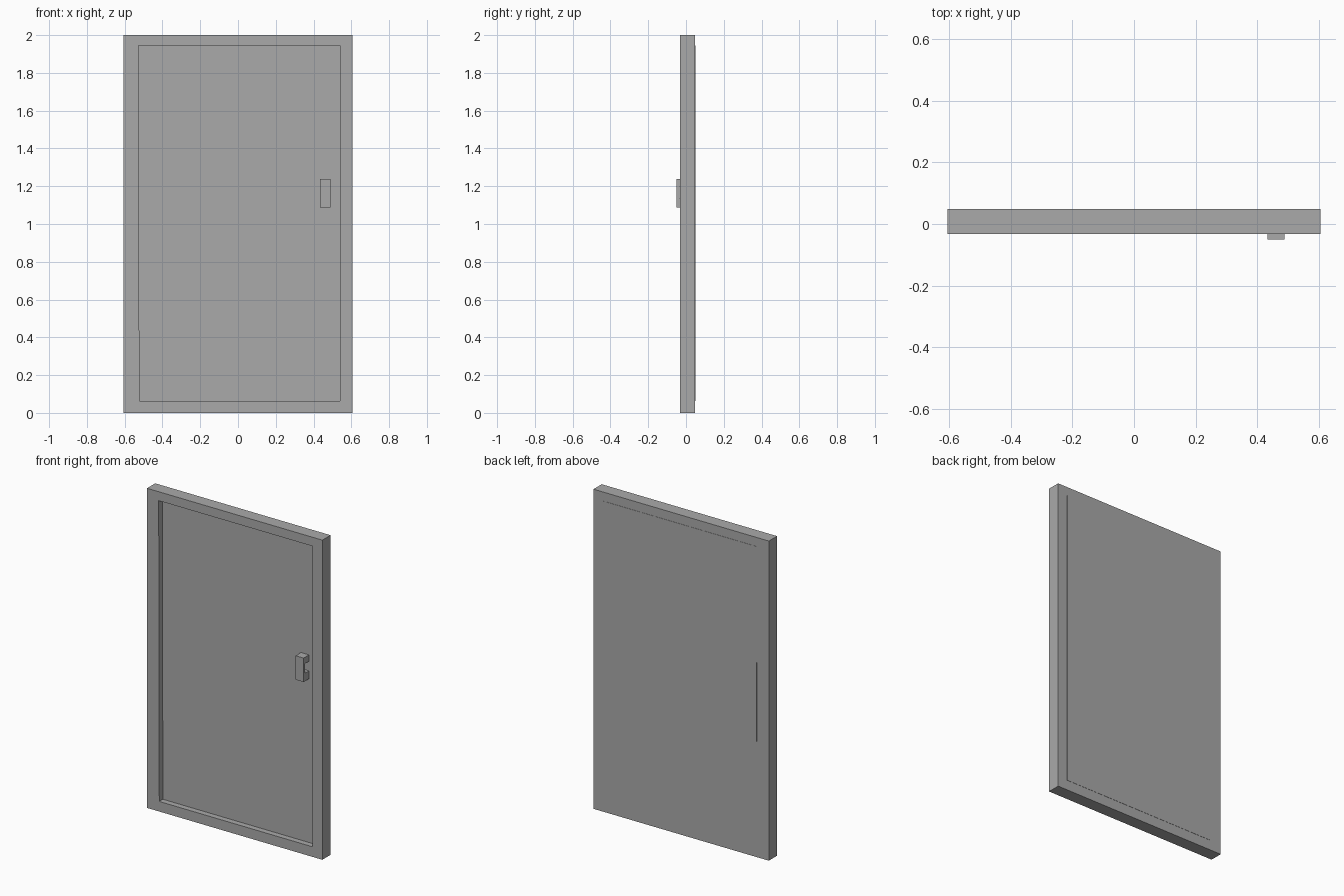
import bpy, bmesh

if "Cube" in bpy.data.objects:
    bpy.data.objects.remove(bpy.data.objects["Cube"])

# Dark grey paint shared by all parts
paint = bpy.data.materials.new("dark_grey")
paint.diffuse_color = (0.4, 0.4, 0.4, 1)
paint.use_nodes = True
paint.node_tree.nodes["Principled BSDF"].inputs["Base Color"].default_value = paint.diffuse_color


def make_object(name, bm):
    bmesh.ops.recalc_face_normals(bm, faces=bm.faces)
    mesh = bpy.data.meshes.new(name)
    bm.to_mesh(mesh)
    bm.free()
    mesh.materials.append(paint)
    ob = bpy.data.objects.new(name, mesh)
    bpy.context.collection.objects.link(ob)
    return ob


def prism(name, profile, to_point, depth):
    """Extrude a closed 2D profile along the vector depth."""
    bm = bmesh.new()
    face = bm.faces.new([bm.verts.new(to_point(*p)) for p in profile])
    geom = bmesh.ops.extrude_face_region(bm, geom=[face])["geom"]
    bmesh.ops.translate(bm, vec=depth,
                        verts=[v for v in geom if isinstance(v, bmesh.types.BMVert)])
    return make_object(name, bm)


FRONT, BACK = -0.033, 0.048
outer = [(-0.607, 0), (0.607, 0), (0.607, 2), (-0.607, 2)]
inner = [(-0.522, 0.063), (0.54, 0.063), (0.54, 1.944), (-0.526, 1.944)]

# Door frame: rectangular ring with the opening for the leaf
bm = bmesh.new()
rings = [[bm.verts.new((x, y, z)) for x, z in loop]
         for loop, y in ((outer, FRONT), (inner, FRONT), (inner, BACK), (outer, BACK))]
for a, b in zip(rings, rings[1:] + rings[:1]):
    for i in range(4):
        j = (i + 1) % 4
        bm.faces.new((a[i], a[j], b[j], b[i]))
make_object("door_frame", bm)

# Door leaf: set back at the front, just proud of the frame at the back
prism("door_leaf", inner, lambda x, z: (x, 0.003, z), (0, 0.0465, 0))

# Pull handle: bracket profile with a finger gap behind the grip
handle = [(-0.05, 1.087), (0.003, 1.087), (0.003, 1.137), (-0.035, 1.137),
          (-0.035, 1.197), (0.003, 1.197), (0.003, 1.237), (-0.05, 1.237)]
prism("door_handle", handle, lambda y, z: (0.434, y, z), (0.055, 0, 0))
